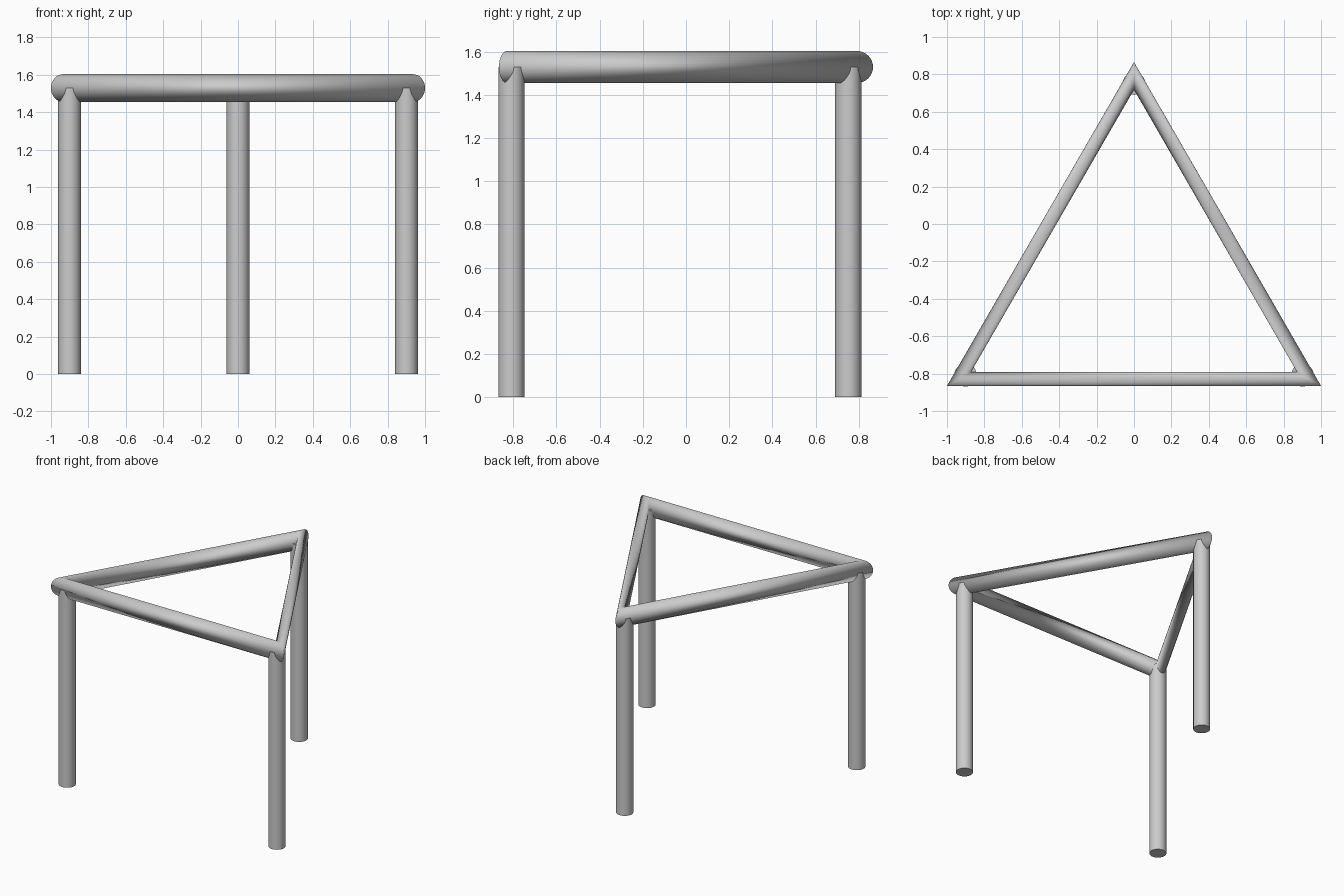
import bpy
from math import radians, cos, sin, sqrt

if "Cube" in bpy.data.objects:
    bpy.data.objects.remove(bpy.data.objects["Cube"])

OUTER = 2 / sqrt(3)            # circumradius of a triangle with 2-unit sides
CY = -OUTER / 4                # triangle centre, so the bounds are centred on y
TUBE = 0.074
TOP_Z = 1.529

# Triangular rail: a three-segment torus gives mitred oval bars
bpy.ops.mesh.primitive_torus_add(
    major_segments=3, minor_segments=32,
    major_radius=OUTER - TUBE, minor_radius=TUBE,
    location=(0, CY, TOP_Z), rotation=(0, 0, radians(90)))
rail = bpy.context.object
rail.name = "triangular_rail"
bpy.ops.object.shade_smooth()


# Round legs under each corner, ending inside the rail
def leg(name, angle):
    r = 1.04
    bpy.ops.mesh.primitive_cylinder_add(
        vertices=32, radius=0.0605, depth=TOP_Z,
        location=(r * cos(radians(angle)), CY + r * sin(radians(angle)), TOP_Z / 2))
    bpy.context.object.name = name
    bpy.ops.object.shade_smooth_by_angle(angle=radians(30))


for name, angle in (("back_leg", 90), ("front_left_leg", 210), ("front_right_leg", 330)):
    leg(name, angle)
